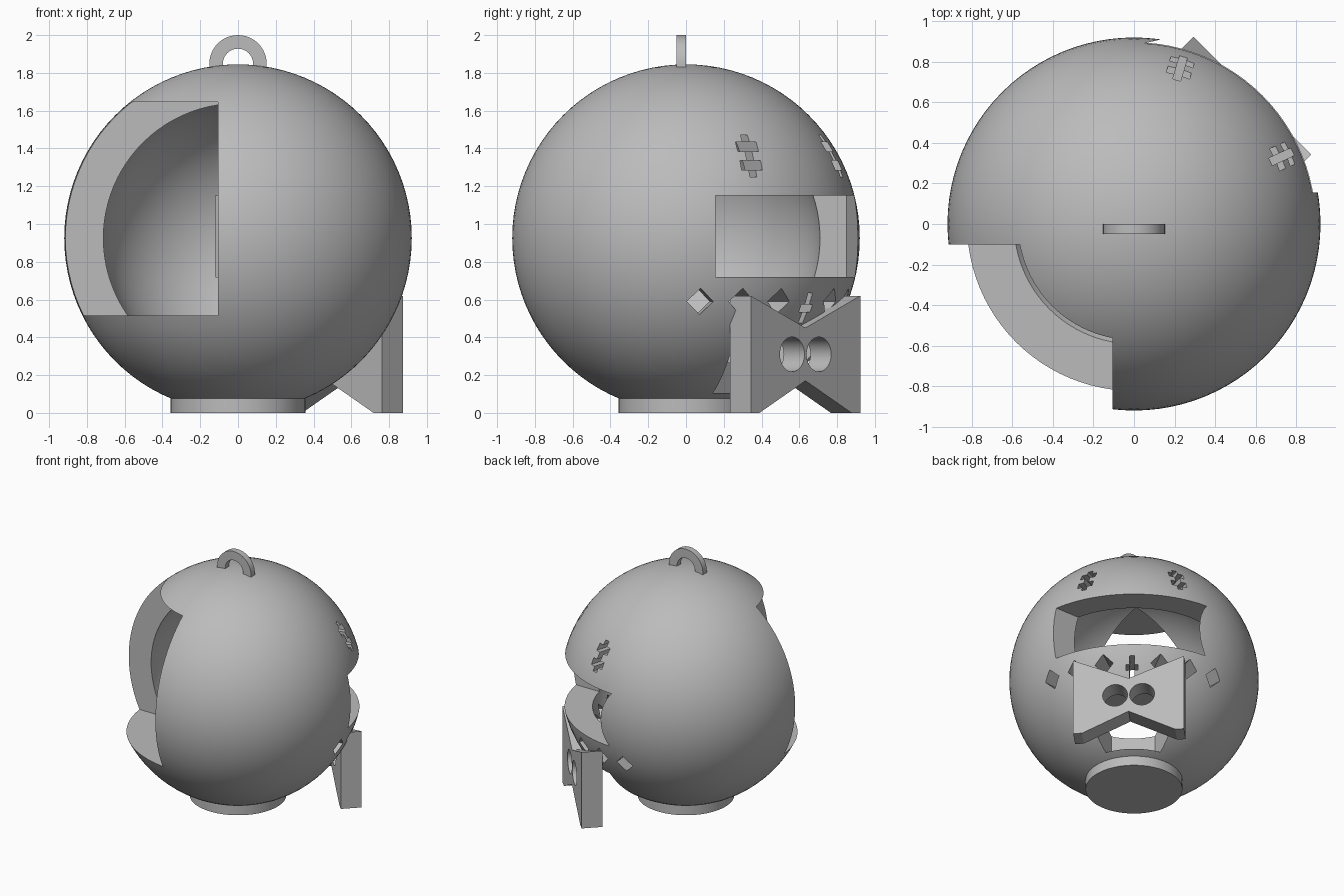
import bpy
from math import sin, cos, pi, radians
from mathutils import Matrix, Vector

cube = bpy.data.objects.get("Cube")
if cube:
    bpy.data.objects.remove(cube, do_unlink=True)

grey = bpy.data.materials.new("plain grey")
grey.use_nodes = True
tone = (0.5, 0.5, 0.5, 1)
grey.diffuse_color = tone
grey.node_tree.nodes["Principled BSDF"].inputs["Base Color"].default_value = tone

CENTRE = Vector((0, 0, 0.925))
FACE = 49  # compass direction of the face, in degrees


def prism(name, outline, depth, matrix=Matrix()):
    """Extrude a counter-clockwise outline along local z."""
    n = len(outline)
    verts = [(x, y, z) for z in depth for x, y in outline]
    faces = [list(range(n))[::-1], list(range(n, 2 * n))]
    faces += [[i, (i + 1) % n, n + (i + 1) % n, n + i] for i in range(n)]
    mesh = bpy.data.meshes.new(name)
    mesh.from_pydata(verts, [], faces)
    mesh.materials.append(grey)
    obj = bpy.data.objects.new(name, mesh)
    bpy.context.collection.objects.link(obj)
    mesh.transform(matrix)
    return obj


def facing(angle, z=0.0):
    """Local x runs sideways, local y up and local z outwards."""
    a = radians(angle)
    m = Matrix(((-sin(a), 0, cos(a)), (cos(a), 0, sin(a)), (0, 1, 0))).to_4x4()
    return Matrix.Translation((0, 0, z)) @ m


def rect(w, h, cx=0, cy=0):
    w, h = w / 2, h / 2
    return [(cx - w, cy - h), (cx + w, cy - h), (cx + w, cy + h), (cx - w, cy + h)]


def circle(r, cx=0, cy=0, n=48):
    return [(cx + r * cos(2 * pi * i / n), cy + r * sin(2 * pi * i / n)) for i in range(n)]


def ball(name, radius):
    bpy.ops.mesh.primitive_uv_sphere_add(segments=96, ring_count=48, radius=radius, location=CENTRE)
    obj = bpy.context.object
    obj.name = name
    obj.data.materials.append(grey)
    return obj


def cut(target, cutter):
    cutter.hide_render = True
    bpy.context.view_layer.objects.active = target
    mod = target.modifiers.new("cut", "BOOLEAN")
    mod.operation, mod.solver, mod.object = "DIFFERENCE", "EXACT", cutter
    bpy.ops.object.modifier_apply(modifier=mod.name)
    bpy.data.objects.remove(cutter, do_unlink=True)


def smooth(obj):
    bpy.ops.object.select_all(action="DESELECT")
    obj.select_set(True)
    bpy.context.view_layer.objects.active = obj
    bpy.ops.object.shade_smooth_by_angle(angle=radians(25))


# Hollow round body
body = ball("body_shell", 0.92)
cut(body, ball("cavity", 0.72))

# Large front window and wide mouth opening
cut(body, prism("window", [(-1.2, -1.2), (-0.105, -1.2), (-0.105, -0.1), (-1.2, -0.1)], (0.515, 1.645)))
mouth = [(-0.12, 0.155), (1.2, 0.155), (1.2, 1.2), (0.3, 1.2), (0.14, 0.912), (-0.12, 0.85)]
cut(body, prism("mouth", mouth, (0.72, 1.15)))

# Recess behind the bow
low, high = radians(20), radians(78)
recess = [(r * cos(a), r * sin(a)) for r, a in ((0.33, low), (1.2, low), (1.2, high), (0.33, high))]
cut(body, prism("recess", recess, (0.105, 0.42)))

# Row of diamond holes under the mouth
for offset in (14, 29, 44):
    for side in (-1, 1):
        cut(body, prism("diamond", circle(0.07, n=4), (0.4, 1.1), facing(FACE + side * offset, 0.59)))


# Stitch-shaped eyes and nose
def stitch(bar_w, bar_h, cross_w, cross_h, gap):
    b, c, h = bar_w / 2, cross_w / 2, bar_h / 2
    right = [(b, -h)]
    for mid in ((-gap, gap) if gap else (0,)):
        lo, hi = mid - cross_h / 2, mid + cross_h / 2
        right += [(b, lo), (c, lo), (c, hi), (b, hi)]
    right.append((b, h))
    return right + [(-x, y) for x, y in reversed(right)]


for side in (-1, 1):
    cut(body, prism("eye", stitch(0.04, 0.22, 0.12, 0.05, 0.05), (0.3, 1.1), facing(FACE + side * 24.5, 1.36)))
cut(body, prism("nose", stitch(0.035, 0.16, 0.09, 0.04, 0), (0.4, 1.1), facing(FACE, 0.555)))
smooth(body)

# Bow plate with two round holes
half = [(0, 0.17), (0.345, 0), (0.41, 0), (0.41, 0.62), (0, 0.45)]
bow_outline = half + [(-x, y) for x, y in reversed(half[1:4])]
bow_place = facing(45) @ Matrix.Translation((0.035, 0, 0))
bow = prism("bow", bow_outline, (0.705, 0.86), bow_place)
for x in (-0.1, 0.1):
    cut(bow, prism("bow_hole", circle(0.092, x, 0.31), (0.6, 1), bow_place))
smooth(bow)

# Round foot
foot = prism("foot", circle(0.357, n=96), (0, 0.078))
smooth(foot)

# Hanging loop on top
arc = [pi * i / 24 for i in range(25)]
loop_outline = [(0.152, 0)] + [(0.152 * cos(a), 0.018 + 0.152 * sin(a)) for a in arc] + [(-0.152, 0), (-0.08, 0)]
loop_outline += [(0.08 * cos(a), 0.018 + 0.08 * sin(a)) for a in reversed(arc)] + [(0.08, 0)]
loop = prism("hanging_loop", loop_outline, (0, 0.05), facing(-90, 1.83))
smooth(loop)
